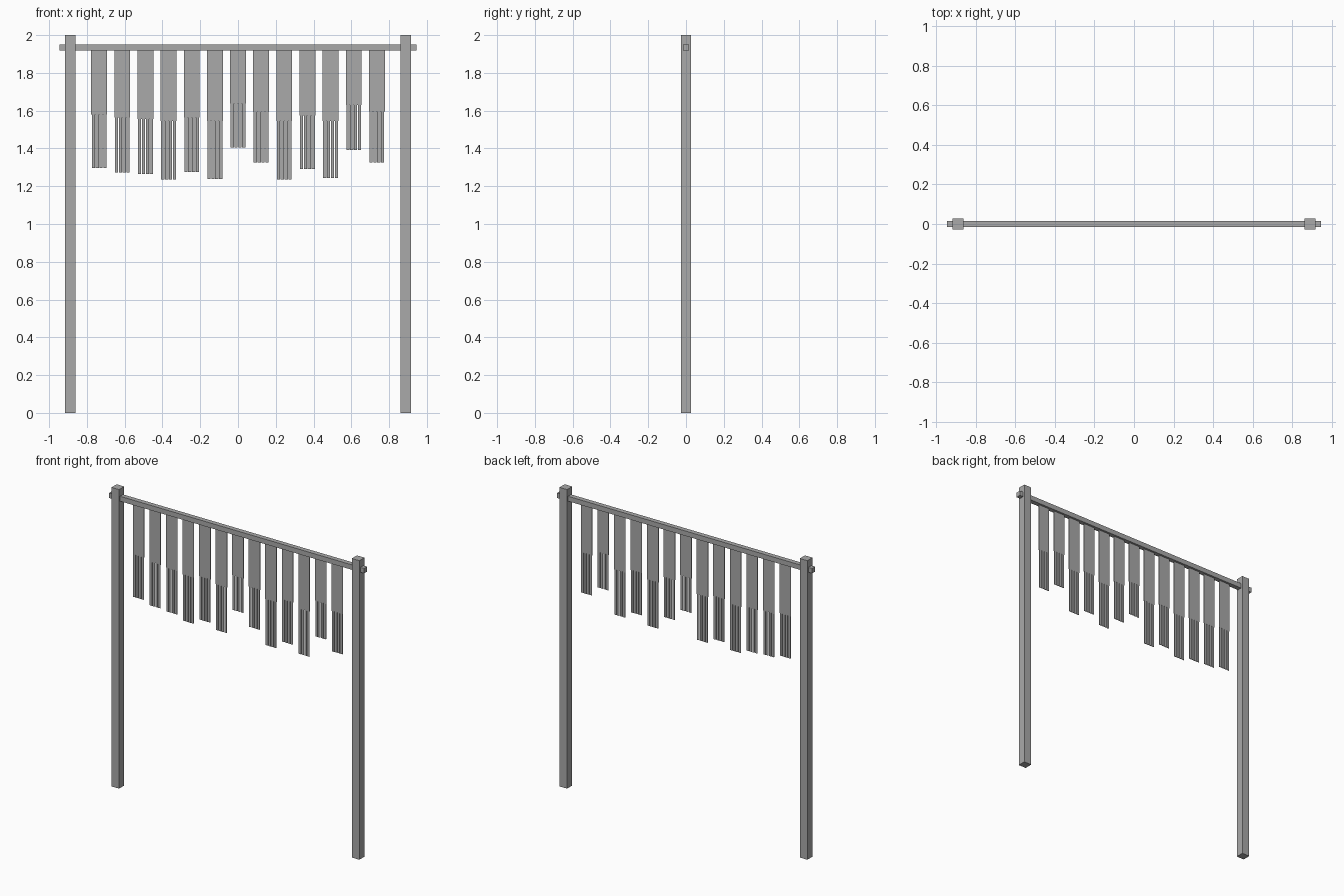
import bpy

if "Cube" in bpy.data.objects:
    bpy.data.objects.remove(bpy.data.objects["Cube"])

grey = bpy.data.materials.new("plain grey")
grey.diffuse_color = (0.4, 0.4, 0.4, 1)
grey.use_nodes = True
grey.node_tree.nodes["Principled BSDF"].inputs["Base Color"].default_value = grey.diffuse_color


def box(name, x0, x1, y0, y1, z0, z1):
    verts = [(x, y, z) for x in (x0, x1) for y in (y0, y1) for z in (z0, z1)]
    faces = [(0, 1, 3, 2), (4, 6, 7, 5), (0, 4, 5, 1),
             (2, 3, 7, 6), (0, 2, 6, 4), (1, 5, 7, 3)]
    mesh = bpy.data.meshes.new(name)
    mesh.from_pydata(verts, [], faces)
    mesh.materials.append(grey)
    ob = bpy.data.objects.new(name, mesh)
    bpy.context.collection.objects.link(ob)
    return ob


# Two square posts
for side, x in (("left", -0.889), ("right", 0.889)):
    box(side + "_post", x - 0.028, x + 0.028, -0.027, 0.027, 0, 2)

# Crossbar through the posts
box("crossbar", -0.944, 0.944, -0.016, 0.016, 1.918, 1.951)

# Hanging banners: bottom of the solid part, bottom of the fringe
banners = [(1.58, 1.297), (1.565, 1.273), (1.557, 1.265), (1.544, 1.236),
           (1.565, 1.276), (1.544, 1.239), (1.637, 1.406), (1.594, 1.326),
           (1.544, 1.236), (1.575, 1.292), (1.546, 1.244), (1.631, 1.393),
           (1.595, 1.326)]
T = 0.002       # half thickness of the cloth
STRIPS = 4
for i, (mid, low) in enumerate(banners):
    x = (i - 6) * 0.1225
    box("banner", x - 0.042, x + 0.042, -T, T, mid, 1.92)
    # Fringe of narrow strips below each banner
    pitch = 0.0205
    for k in range(STRIPS):
        c = x + (k - (STRIPS - 1) / 2) * pitch
        box("fringe_strip", c - 0.0085, c + 0.0085, -T, T, low, mid)
